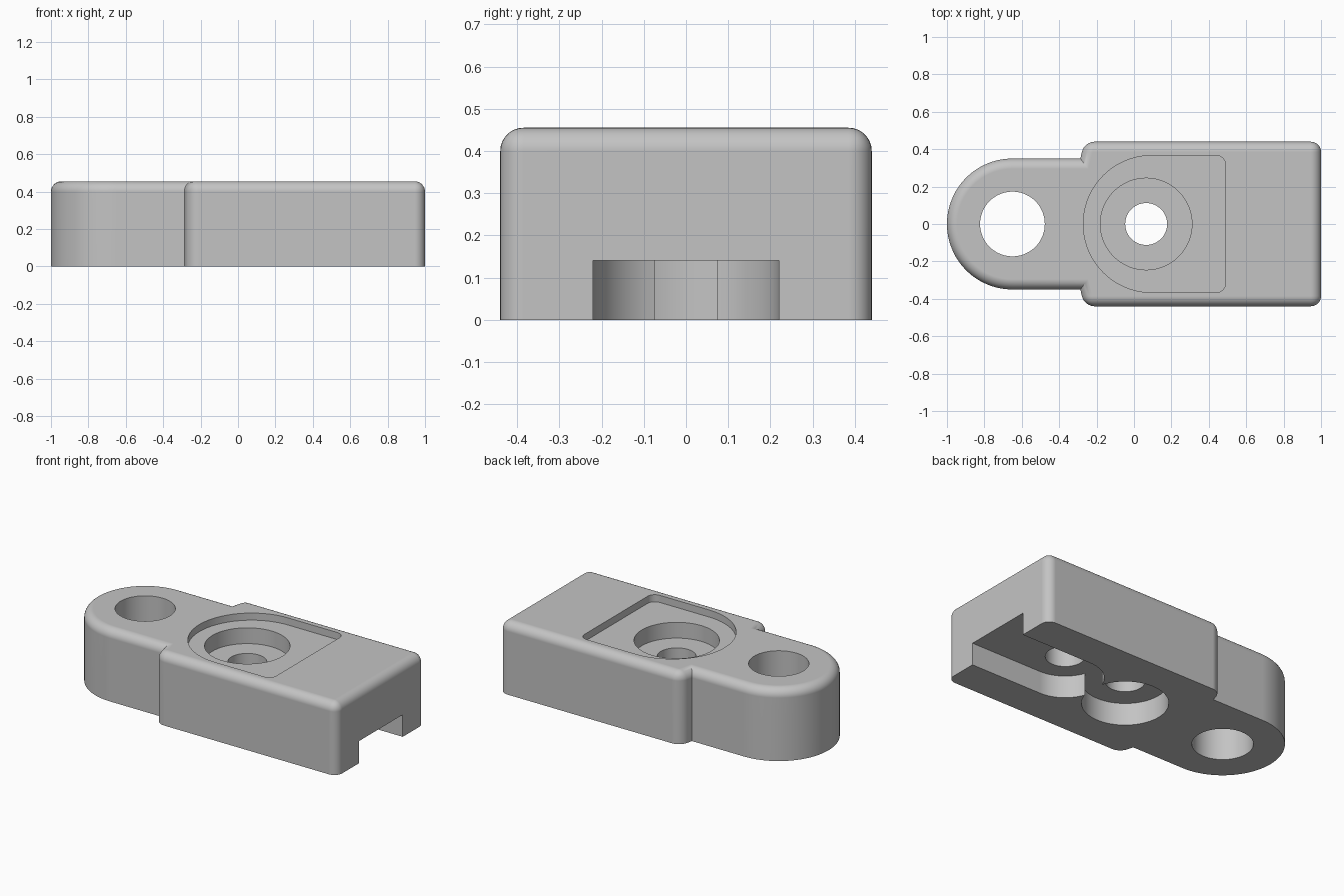
import bpy, bmesh
from math import radians, cos, sin

cube = bpy.data.objects.get("Cube")
if cube:
    bpy.data.objects.remove(cube, do_unlink=True)

grey = bpy.data.materials.new("plain grey")
grey.use_nodes = True
colour = (0.55, 0.55, 0.55, 1)
grey.diffuse_color = colour
grey.node_tree.nodes["Principled BSDF"].inputs["Base Color"].default_value = colour

HEIGHT = 0.455
FILLET = 0.055
BORE_X = 0.065      # stepped bore
SLOT_X = 0.505      # rounded end of the underside slot
RECESS = 0.14       # depth of the underside recesses


def arc(cx, cy, r, start, end, n):
    """Points along an arc, angles in degrees."""
    angles = [radians(start + (end - start) * i / n) for i in range(n + 1)]
    return [(cx + r * cos(a), cy + r * sin(a)) for a in angles]


def circle(cx, r, n=72):
    return arc(cx, 0, r, 0, 360, n)[:-1]


def prism(name, outline, z0, z1, round_corner=None):
    """Extrude an outline; optionally round the top rim and chosen corners."""
    bm = bmesh.new()
    base = bm.faces.new([bm.verts.new((x, y, z0)) for x, y in outline])
    top = bmesh.ops.extrude_face_region(bm, geom=[base], use_keep_orig=True)["geom"]
    for v in top:
        if isinstance(v, bmesh.types.BMVert):
            v.co.z = z1
    bmesh.ops.recalc_face_normals(bm, faces=bm.faces[:])
    if round_corner:
        edges = []
        for e in bm.edges:
            a, b = e.verts
            on_rim = a.co.z == b.co.z and a.co.z > z0
            upright = a.co.z != b.co.z and round_corner(a.co)
            if on_rim or upright:
                edges.append(e)
        bmesh.ops.bevel(bm, geom=edges, offset=FILLET, offset_type='OFFSET',
                        segments=8, profile=0.5, affect='EDGES',
                        clamp_overlap=False)
    mesh = bpy.data.meshes.new(name)
    bm.to_mesh(mesh)
    bm.free()
    mesh.materials.append(grey)
    obj = bpy.data.objects.new(name, mesh)
    bpy.context.collection.objects.link(obj)
    return obj


# Block with a narrower rounded lug at one end
outline = (arc(-0.65, 0, 0.35, 90, 270, 48)
           + [(-0.287, -0.35), (-0.265, -0.44), (1, -0.44),
              (1, 0.44), (-0.265, 0.44), (-0.287, 0.35)])
body = prism("bracket_body", outline, 0, HEIGHT, lambda p: abs(p.y) > 0.4)

# Shallow pocket on top: round at one end, square at the other
pocket = (arc(0.44, -0.316, 0.05, -90, 0, 8)
          + arc(0.44, 0.316, 0.05, 0, 90, 8)
          + arc(0.095, 0, 0.366, 90, 270, 48))
# Slot under the block, open at the end
slot = [(1.2, 0.22)] + arc(SLOT_X, 0, 0.22, 90, 270, 36) + [(1.2, -0.22)]

cutters = [
    prism("lug_hole_cutter", circle(-0.65, 0.173), -0.1, 0.6),
    prism("pocket_cutter", pocket, HEIGHT - 0.045, 0.6),
    prism("upper_bore_cutter", circle(BORE_X, 0.245), 0.31, 0.6),
    prism("lower_bore_cutter", circle(BORE_X, 0.245), -0.1, RECESS),
    prism("slot_cutter", slot, -0.1, RECESS),
    prism("through_hole_cutter", circle(BORE_X, 0.112), -0.1, 0.6),
    prism("blind_hole_cutter", circle(SLOT_X, 0.112), -0.1, 0.34),
]

bpy.ops.object.select_all(action='DESELECT')
body.select_set(True)
bpy.context.view_layer.objects.active = body
for cutter in cutters:
    cutter.hide_render = True
    cut = body.modifiers.new(cutter.name, 'BOOLEAN')
    cut.operation = 'DIFFERENCE'
    cut.solver = 'EXACT'
    cut.object = cutter
    bpy.ops.object.modifier_apply(modifier=cut.name)
    bpy.data.objects.remove(cutter, do_unlink=True)

# Smooth fillets and bores, flat faces kept flat
bpy.ops.object.shade_smooth_by_angle(angle=radians(30))
normals = body.modifiers.new("flat_faces", 'WEIGHTED_NORMAL')
normals.keep_sharp = True
